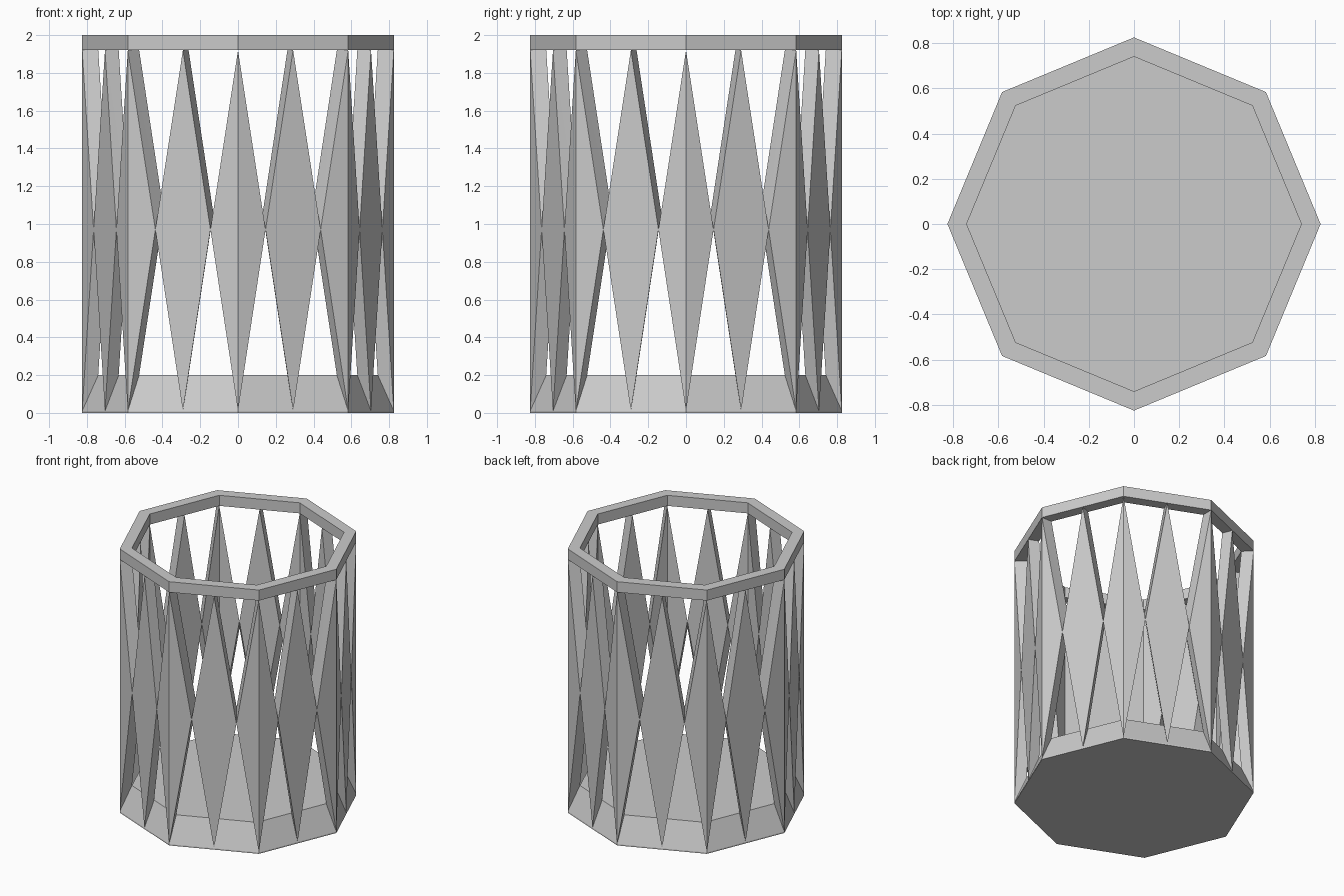
import bpy, bmesh, math

if "Cube" in bpy.data.objects:
    bpy.data.objects.remove(bpy.data.objects["Cube"])

SIDES = 8
R_OUT, R_IN = 0.825, 0.74


def ring_point(u, r, z):
    """Point on the octagon's outline; u counts sides from the +x corner."""
    i = math.floor(u)
    t = u - i
    a, b = (2 * math.pi * k / SIDES for k in (i, i + 1))
    return (r * ((1 - t) * math.cos(a) + t * math.cos(b)),
            r * ((1 - t) * math.sin(a) + t * math.sin(b)), z)


def finish(bm, name):
    bmesh.ops.recalc_face_normals(bm, faces=bm.faces)
    mesh = bpy.data.meshes.new(name)
    bm.to_mesh(mesh)
    bm.free()
    obj = bpy.data.objects.new(name, mesh)
    bpy.context.collection.objects.link(obj)


def lathe(name, profile, closed):
    """Sweep an (r, z) profile round the octagon; open profiles get caps."""
    bm = bmesh.new()
    rings = [[bm.verts.new(ring_point(i, r, z)) for i in range(SIDES)]
             for r, z in profile]
    pairs = list(zip(rings, rings[1:]))
    if closed:
        pairs.append((rings[-1], rings[0]))
    else:
        bm.faces.new(rings[0])
        bm.faces.new(rings[-1])
    for a, b in pairs:
        for i in range(SIDES):
            j = (i + 1) % SIDES
            bm.faces.new((a[i], a[j], b[j], b[i]))
    finish(bm, name)


def slat(name, u):
    """Diamond slat, folded along its centre line, thick toward the inside."""
    bm = bmesh.new()
    layers = []
    for r, top, mid, low in ((R_OUT, 1.92, 0.97, 0.01), (R_IN, 1.92, 1.06, 0.2)):
        layers.append([bm.verts.new(ring_point(*p)) for p in (
            (u, r, top), (u + 0.25, r, mid), (u, r, low), (u - 0.25, r, mid))])
    for t, e, l, w in layers:
        bm.faces.new((t, e, l))
        bm.faces.new((t, l, w))
    o, n = layers
    for i in range(4):
        j = (i + 1) % 4
        # split the twisted edge quads
        bm.faces.new((o[i], o[j], n[j]))
        bm.faces.new((o[i], n[j], n[i]))
    finish(bm, name)


# Solid tapered base with a thin lip
lathe("base", [(R_OUT, 0), (R_OUT, 0.01), (R_IN, 0.2)], closed=False)

# Top rim
lathe("rim", [(R_OUT, 1.92), (R_OUT, 2), (R_IN, 2), (R_IN, 1.92)], closed=True)

# Diamond slats at every corner and mid-side
for k in range(2 * SIDES):
    kind = "side_slat" if k % 2 else "corner_slat"
    slat(f"{kind}_{k // 2 + 1}", k / 2)
